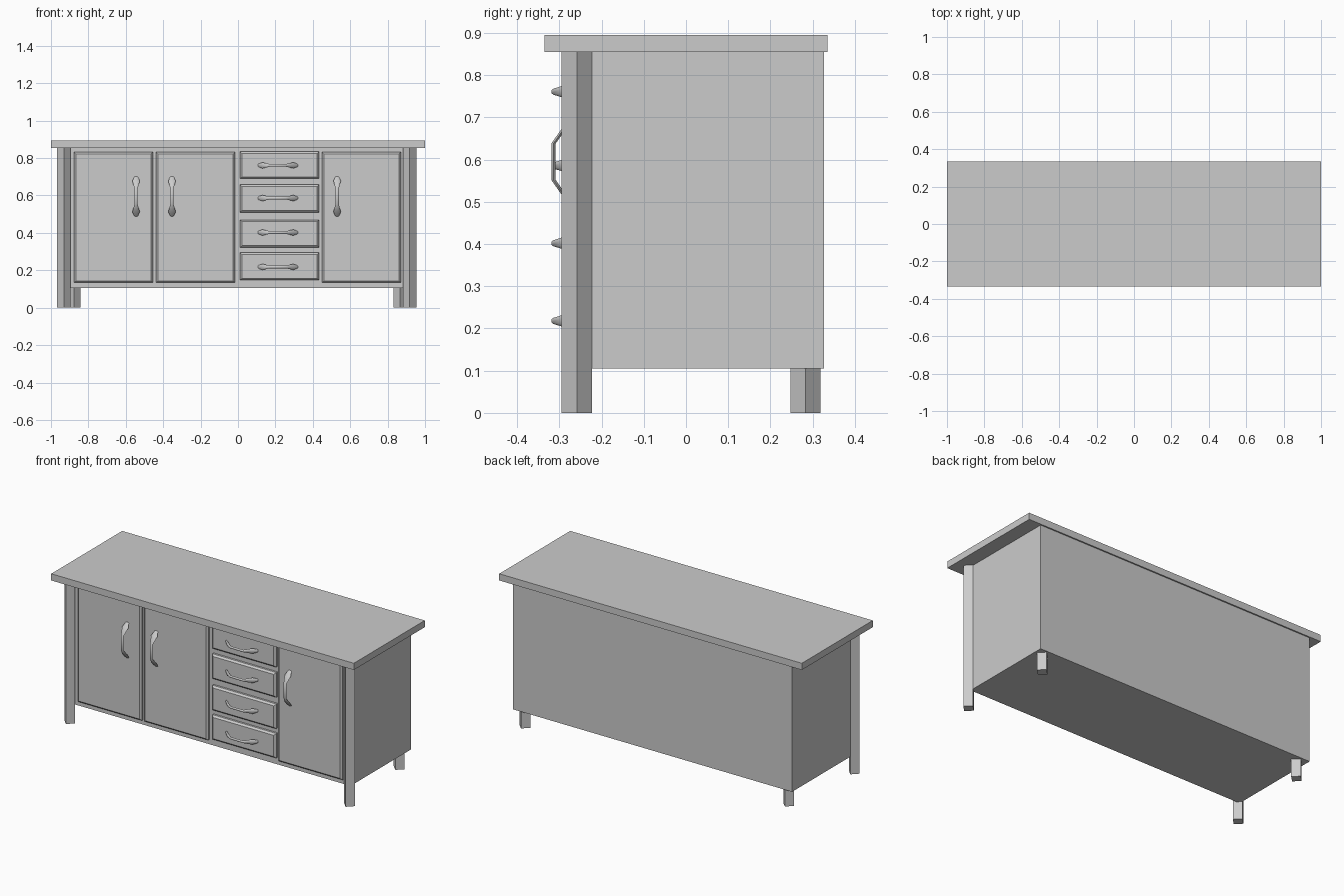
import bpy, bmesh, math
from mathutils import Vector

if "Cube" in bpy.data.objects:
    bpy.data.objects.remove(bpy.data.objects["Cube"])

def finish(bm, name, smooth=30):
    bmesh.ops.recalc_face_normals(bm, faces=bm.faces)
    me = bpy.data.meshes.new(name)
    bm.to_mesh(me)
    bm.free()
    ob = bpy.data.objects.new(name, me)
    bpy.context.collection.objects.link(ob)
    bpy.ops.object.select_all(action='DESELECT')
    ob.select_set(True)
    bpy.context.view_layer.objects.active = ob
    bpy.ops.object.shade_smooth_by_angle(angle=math.radians(smooth))
    return ob

def box(name, x, y, z, front_bevel=0):
    bm = bmesh.new()
    bmesh.ops.create_cube(bm, size=1)
    for v in bm.verts:
        v.co = Vector([(r[0] + r[1]) / 2 + c * (r[1] - r[0])
                       for c, r in zip(v.co, (x, y, z))])
    if front_bevel:
        edges = [e for e in bm.edges if all(abs(v.co.y - y[0]) < 1e-5 for v in e.verts)]
        bmesh.ops.bevel(bm, geom=edges, offset=front_bevel, segments=1, affect='EDGES')
    return finish(bm, name)

def leg(name, x, y, top):
    # square post turned 45 degrees
    bm = bmesh.new()
    r = 0.036
    ring = [bm.verts.new((x + dx * r, y + dy * r, 0))
            for dx, dy in ((1, 0), (0, 1), (-1, 0), (0, -1))]
    face = bm.faces.new(ring)
    ext = bmesh.ops.extrude_face_region(bm, geom=[face])
    for v in ext['geom']:
        if isinstance(v, bmesh.types.BMVert):
            v.co.z = top
    return finish(bm, name)

def handle(name, x, z, vertical):
    # bow handle: (position along, depth, half width, half thickness)
    half = [(0.107, -0.264, 0.009, 0.004), (0.083, -0.286, 0.020, 0.006),
            (0.043, -0.314, 0.009, 0.006)]
    stations = [(-s, d, w, t) for s, d, w, t in half] + half[::-1]
    bm = bmesh.new()
    rings = []
    for s, d, w, t in stations:
        ring = []
        for i in range(6):
            a = math.tau * i / 6
            u, y = w * math.cos(a), d + t * math.sin(a)
            co = (x + u, y, z + s) if vertical else (x + s, y, z + u * 0.8)
            ring.append(bm.verts.new(co))
        rings.append(ring)
    for a, b in zip(rings, rings[1:]):
        for i in range(6):
            j = (i + 1) % 6
            bm.faces.new((a[i], a[j], b[j], b[i]))
    bm.faces.new(rings[0])
    bm.faces.new(rings[-1])
    return finish(bm, name, 40)

# Carcass and worktop
box("worktop", (-1, 1), (-0.335, 0.335), (0.855, 0.895))
box("cabinet_body", (-0.93, 0.915), (-0.245, 0.327), (0.105, 0.856))

# Full-height front posts and short rear feet
for side, fx, bx in (("left", -0.931, -0.877), ("right", 0.918, 0.867)):
    leg("front_leg_" + side, fx, -0.2585, 0.856)
    leg("back_leg_" + side, bx, 0.283, 0.12)

# Doors with vertical handles
doors = ((-0.877, -0.545), (-0.438, -0.353), (0.449, 0.53))
for i, (x0, hx) in enumerate(doors, 1):
    box(f"door_{i}", (x0, x0 + 0.422), (-0.267, -0.24), (0.134, 0.832), 0.01)
    handle(f"door_handle_{i}", hx, 0.595, True)

# Drawer stack with horizontal handles
drawers = ((0.690, 0.834, 0.761), (0.510, 0.658, 0.586),
           (0.322, 0.470, 0.402), (0.147, 0.294, 0.218))
for i, (z0, z1, hz) in enumerate(drawers, 1):
    box(f"drawer_{i}", (0.011, 0.433), (-0.267, -0.24), (z0, z1), 0.01)
    handle(f"drawer_handle_{i}", 0.213, hz, False)
